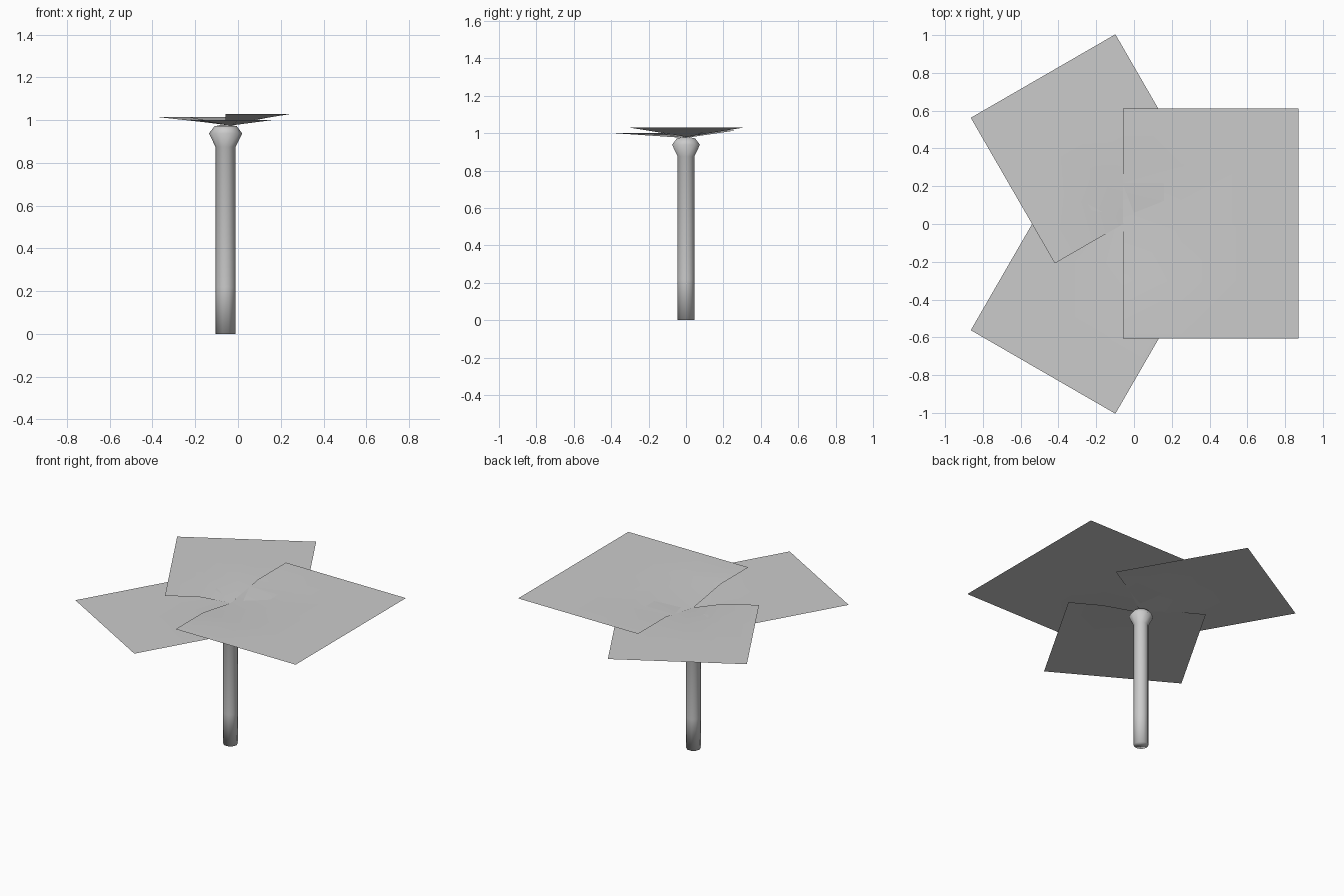
import bpy
import bmesh
import math
from mathutils import Matrix, Vector

cube = bpy.data.objects.get("Cube")
if cube:
    bpy.data.objects.remove(cube, do_unlink=True)

CENTRE_X = -0.058

grey = bpy.data.materials.new("light grey")
grey.use_nodes = True
colour = (0.6, 0.6, 0.6, 1.0)
grey.diffuse_color = colour
grey.node_tree.nodes["Principled BSDF"].inputs["Base Color"].default_value = colour


def add_object(name, bm):
    """Turn a bmesh into a smooth-shaded object standing at the flower axis."""
    mesh = bpy.data.meshes.new(name)
    for face in bm.faces:
        face.smooth = True
    bm.to_mesh(mesh)
    bm.free()
    mesh.materials.append(grey)
    obj = bpy.data.objects.new(name, mesh)
    obj.location.x = CENTRE_X
    bpy.context.collection.objects.link(obj)
    return obj


def lathe(name, profile, sides):
    """Rings of (radius, height) joined into a capped tube."""
    bm = bmesh.new()
    rings = []
    for r, z in profile:
        rings.append([bm.verts.new((r * math.cos(2 * math.pi * i / sides),
                                    r * math.sin(2 * math.pi * i / sides), z))
                      for i in range(sides)])
    for low, high in zip(rings, rings[1:]):
        for i in range(sides):
            j = (i + 1) % sides
            bm.faces.new((low[i], low[j], high[j], high[i]))
    bm.faces.new(rings[0][::-1])
    bm.faces.new(rings[-1])
    return add_object(name, bm)


def petal(name, angle, length, v_min, v_max, z, dip):
    """Flat sheet hinged at the axis, its inner edge pinched down in the middle."""
    bm = bmesh.new()
    bmesh.ops.create_grid(bm, x_segments=3, y_segments=4, size=0.5)
    for v in bm.verts:
        u, w = v.co.x + 0.5, v.co.y + 0.5
        pinched = u < 0.01 and abs(w - 0.5) < 0.01
        v.co = Vector((u * length, v_min + w * (v_max - v_min),
                       z - (dip if pinched else 0)))
    bmesh.ops.rotate(bm, verts=bm.verts, cent=(0, 0, 0),
                     matrix=Matrix.Rotation(math.radians(angle), 3, 'Z'))
    return add_object(name, bm)


# Stem with a flared receptacle under the petals
lathe("stem", [(0.047, 0.0), (0.047, 0.22), (0.047, 0.875),
               (0.078, 0.938), (0.052, 0.972), (0.02, 0.978)], 10)

# Three overlapping petals, stacked slightly one above the other
petal("petal_left", 0, 0.928, -0.606, 0.612, 1.03, 0.05)
petal("petal_back", 120, 0.89, -0.467, 0.417, 1.015, 0.038)
petal("petal_front", 240, 0.89, -0.417, 0.467, 1.0, 0.025)
